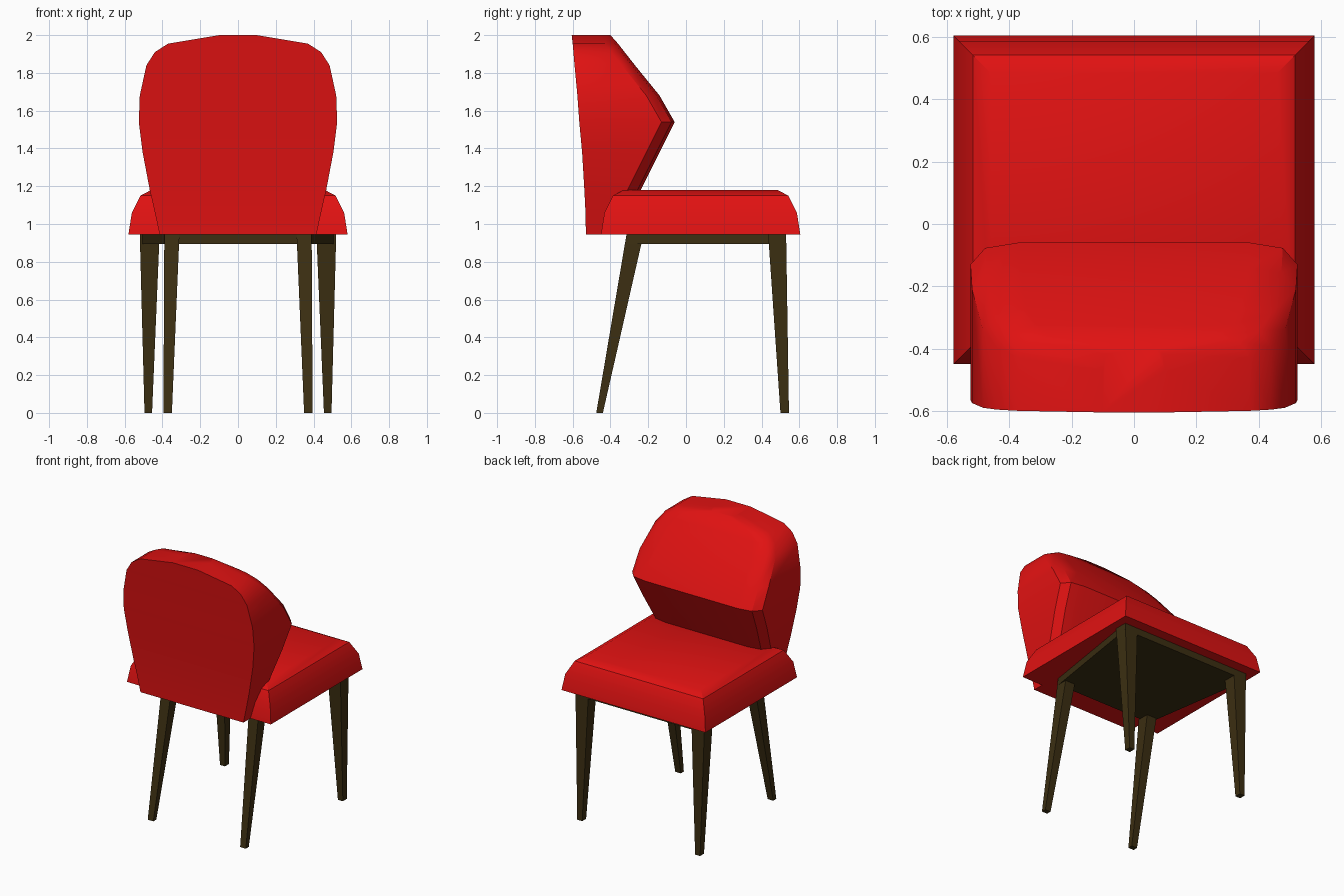
import bpy, math

if "Cube" in bpy.data.objects:
    bpy.data.objects.remove(bpy.data.objects["Cube"])


def material(name, rgb):
    m = bpy.data.materials.new(name)
    m.diffuse_color = (*rgb, 1)
    m.use_nodes = True
    m.node_tree.nodes["Principled BSDF"].inputs["Base Color"].default_value = m.diffuse_color
    return m


RED = material("red_fabric", (0.75, 0.006, 0.006))
WOOD = material("dark_wood", (0.045, 0.028, 0.006))


def loft(name, rings, mat, smooth=None):
    """Join equal-length rings of points with quads and cap both ends."""
    n = len(rings[0])
    verts = [p for r in rings for p in r]
    faces = [tuple(range(n))[::-1],
             tuple(range((len(rings) - 1) * n, len(rings) * n))]
    for k in range(len(rings) - 1):
        for i in range(n):
            j = (i + 1) % n
            faces.append((k * n + i, k * n + j, (k + 1) * n + j, (k + 1) * n + i))
    me = bpy.data.meshes.new(name)
    me.from_pydata(verts, [], faces)
    me.materials.append(mat)
    ob = bpy.data.objects.new(name, me)
    bpy.context.collection.objects.link(ob)
    if smooth:
        bpy.ops.object.select_all(action='DESELECT')
        bpy.context.view_layer.objects.active = ob
        ob.select_set(True)
        bpy.ops.object.shade_smooth_by_angle(angle=math.radians(smooth))
    return ob


def rect(x0, x1, y0, y1, z):
    return [(x0, y0, z), (x1, y0, z), (x1, y1, z), (x0, y1, z)]


# Seat cushion: rounded edge as inset rectangles
loft("seat", [rect(-0.58 + d, 0.58 - d, -0.45 + d, 0.605 - d, z)
              for d, z in ((0, 0.945), (0.018, 1.06), (0.063, 1.15), (0.12, 1.18))],
     RED, 35)


# Backrest: horizontal sections (z, half width, back y, front y)
def section(z, w, yb, yf):
    right = [(w, yb), (w, yf - 0.07), (0.91 * w, yf - 0.017), (0.71 * w, yf)]
    left = [(-x, y) for x, y in reversed(right)]
    return [(x, y, z) for x, y in right + left]


loft("backrest", [section(*s) for s in (
    (0.945, 0.415, -0.53, -0.355),
    (1.06, 0.44, -0.532, -0.30),
    (1.18, 0.467, -0.538, -0.24),
    (1.38, 0.505, -0.55, -0.14),
    (1.54, 0.525, -0.565, -0.06),
    (1.68, 0.52, -0.575, -0.14),
    (1.84, 0.485, -0.59, -0.27),
    (1.91, 0.44, -0.596, -0.325),
    (1.955, 0.37, -0.60, -0.36),
    (2.0, 0.10, -0.605, -0.40))], RED, 35)

# Tapered seat frame, narrower at the backrest
loft("seat_frame", [[(-0.39, -0.31, z), (0.39, -0.31, z), (0.52, 0.53, z), (-0.52, 0.53, z)]
                    for z in (0.895, 0.95)], WOOD)

# Tapered legs, mirrored left and right: foot and top rectangles
for part, foot, top in (
        ("rear_leg", (0.35, 0.395, -0.475, -0.44), (0.31, 0.39, -0.315, -0.225)),
        ("front_leg", (0.455, 0.495, 0.50, 0.545), (0.415, 0.52, 0.435, 0.53))):
    for side, s in (("right", 1), ("left", -1)):
        rings = []
        for (x0, x1, y0, y1), z in ((foot, 0), (top, 0.945)):
            a, b = sorted((s * x0, s * x1))
            rings.append(rect(a, b, y0, y1, z))
        loft(f"{part}_{side}", rings, WOOD)
